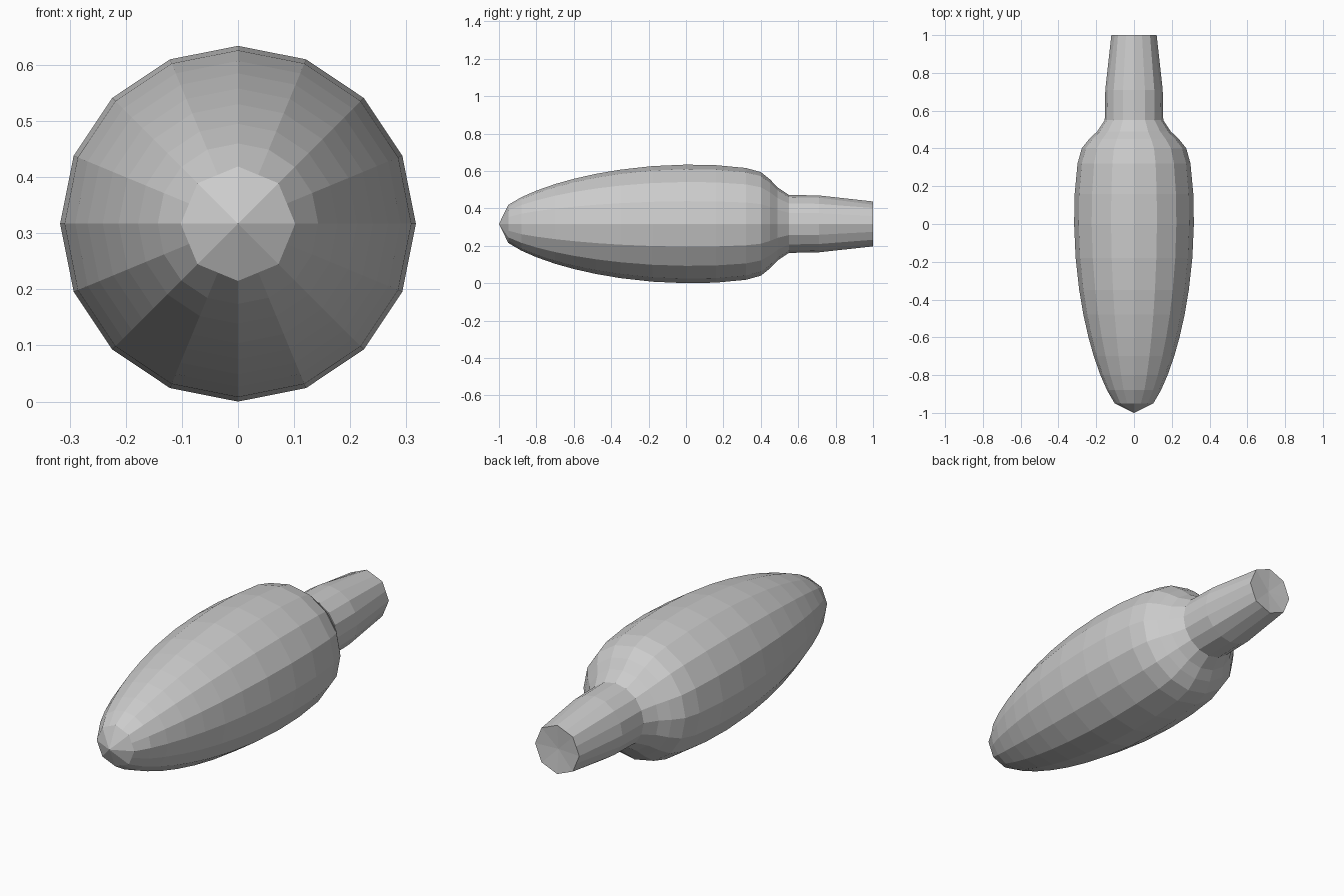
import bpy, bmesh, math

if "Cube" in bpy.data.objects:
    bpy.data.objects.remove(bpy.data.objects["Cube"])

SIDES = 16
CZ = 0.317
FLAT = math.cos(math.pi / 8)  # pulls odd points onto an octagon's edges

# (y, radius, octagonal?) from nose to shoulder to neck end
PROFILE = [
    (-0.95, 0.102, True), (-0.88, 0.143, False), (-0.80, 0.178, False),
    (-0.70, 0.213, False), (-0.60, 0.241, False), (-0.48, 0.268, False),
    (-0.35, 0.290, False), (-0.18, 0.309, False), (0.0, 0.317, False),
    (0.16, 0.314, False), (0.32, 0.299, False), (0.40, 0.277, False),
    (0.45, 0.237, False), (0.49, 0.195, False), (0.55, 0.155, False),
    (0.71, 0.152, False), (1.0, 0.120, True),
]


def lathe(name, profile, tip_y, end_y):
    """Faceted body of revolution along y, closed with a fan at each end."""
    bm = bmesh.new()
    rings = []
    for y, r, octagon in profile:
        ring = []
        for i in range(SIDES):
            a = 2 * math.pi * i / SIDES
            k = r * (FLAT if octagon and i % 2 else 1.0)
            ring.append(bm.verts.new((k * math.sin(a), y, CZ + k * math.cos(a))))
        rings.append(ring)
    tip = bm.verts.new((0, tip_y, CZ))
    end = bm.verts.new((0, end_y, CZ))
    for i in range(SIDES):
        j = (i + 1) % SIDES
        for a, b in zip(rings, rings[1:]):
            bm.faces.new((a[i], a[j], b[j], b[i]))
        bm.faces.new((tip, rings[0][j], rings[0][i]))
        bm.faces.new((end, rings[-1][i], rings[-1][j]))
    bmesh.ops.recalc_face_normals(bm, faces=bm.faces)
    mesh = bpy.data.meshes.new(name)
    bm.to_mesh(mesh)
    bm.free()
    obj = bpy.data.objects.new(name, mesh)
    bpy.context.collection.objects.link(obj)
    return obj


# Bulb body with pointed nose and tapered neck
lathe("bulb_body", PROFILE, -1.0, 0.99)
